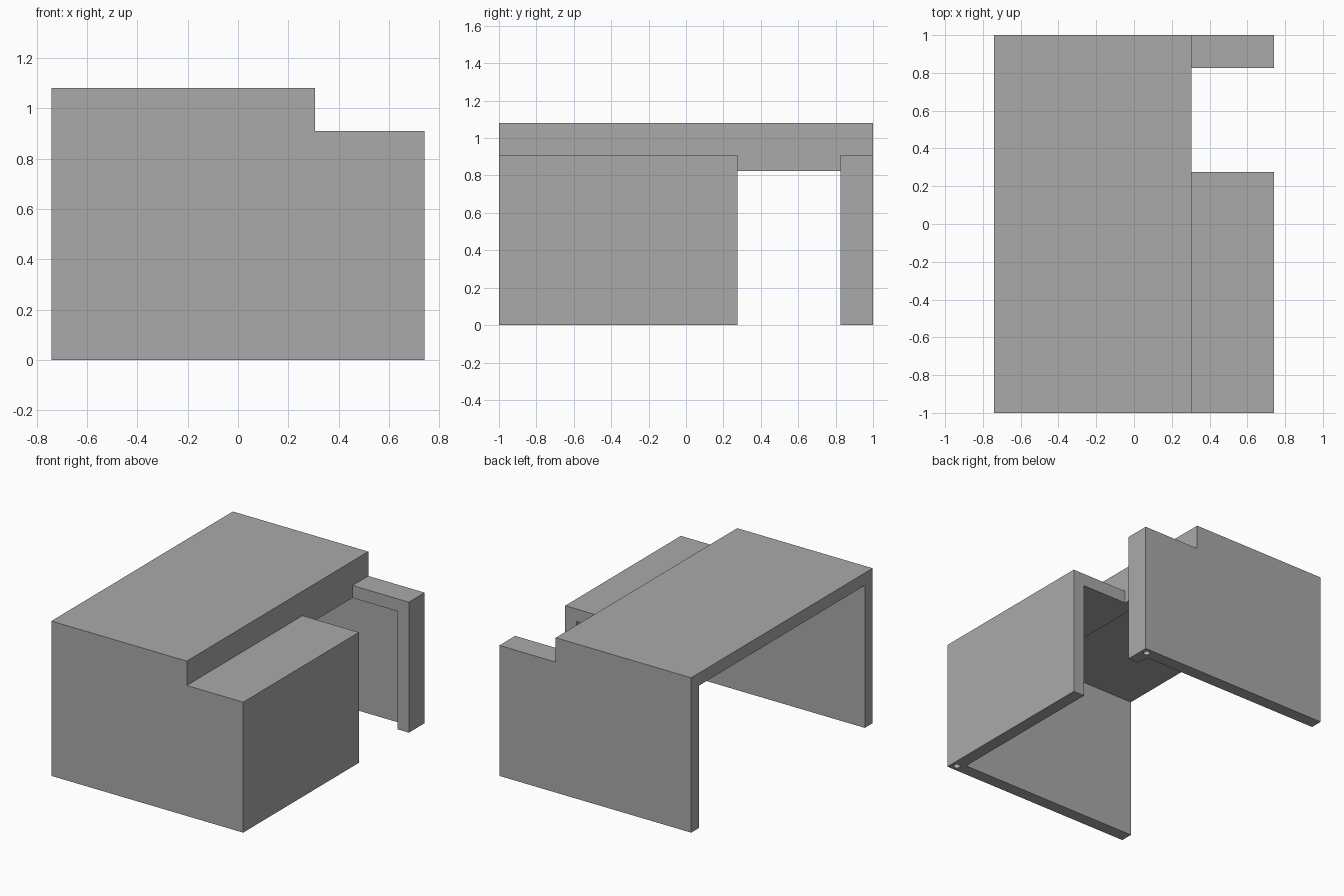
import bpy
import math

if "Cube" in bpy.data.objects:
    bpy.data.objects.remove(bpy.data.objects["Cube"], do_unlink=True)

W, H = 0.74, 1.08            # half width, full height
STEP_X, STEP_Z = 0.305, 0.91   # ledge position
T = 0.087                    # wall thickness

# Plain grey material
grey = bpy.data.materials.new("plain grey")
grey.use_nodes = True
colour = (0.4, 0.4, 0.4, 1)
grey.diffuse_color = colour
grey.node_tree.nodes["Principled BSDF"].inputs["Base Color"].default_value = colour


def extrude(name, profile, y0, y1):
    """Prism from an x-z profile, running from y0 to y1."""
    n = len(profile)
    verts = [(x, y, z) for y in (y0, y1) for x, z in profile]
    faces = [tuple(range(n)), tuple(reversed(range(n, 2 * n)))]
    faces += [(i, i + n, (i + 1) % n + n, (i + 1) % n) for i in range(n)]
    mesh = bpy.data.meshes.new(name)
    mesh.from_pydata(verts, [], faces)
    mesh.materials.append(grey)
    obj = bpy.data.objects.new(name, mesh)
    bpy.context.collection.objects.link(obj)
    return obj


def stepped(left, right, bottom, step_x, step_z, top):
    return [(left, bottom), (right, bottom), (right, step_z),
            (step_x, step_z), (step_x, top), (left, top)]


def cut(target, cutter):
    """Subtract the cutter, apply, and remove it."""
    cutter.hide_render = True
    mod = target.modifiers.new("cut", "BOOLEAN")
    mod.operation = "DIFFERENCE"
    mod.solver = "EXACT"
    mod.object = cutter
    bpy.context.view_layer.objects.active = target
    bpy.ops.object.modifier_apply(modifier=mod.name)
    bpy.data.objects.remove(cutter, do_unlink=True)


# Stepped outer cover
cover = extrude("stepped_cover", stepped(-W, W, 0, STEP_X, STEP_Z, H), -1, 1)

# Hollow interior, open below and on the -x side
cut(cover, extrude("cavity", stepped(-W - 0.2, W - T, -0.2, STEP_X - T, STEP_Z - T, H - T),
                   -1 + T, 1 - T))

# Opening through the ledge and its side wall
cut(cover, extrude("side_opening", [(STEP_X, -0.2), (W + 0.2, -0.2), (W + 0.2, 1), (STEP_X, 1)],
                   0.275, 1 - 2 * T))

# Peg holes under the two corner posts
for side in (-1, 1):
    bpy.ops.mesh.primitive_cylinder_add(vertices=24, radius=0.022, depth=0.3,
                                        location=(W - T / 2, side * (1 - T / 2), 0))
    hole = bpy.context.object
    hole.data.materials.append(grey)
    cut(cover, hole)
